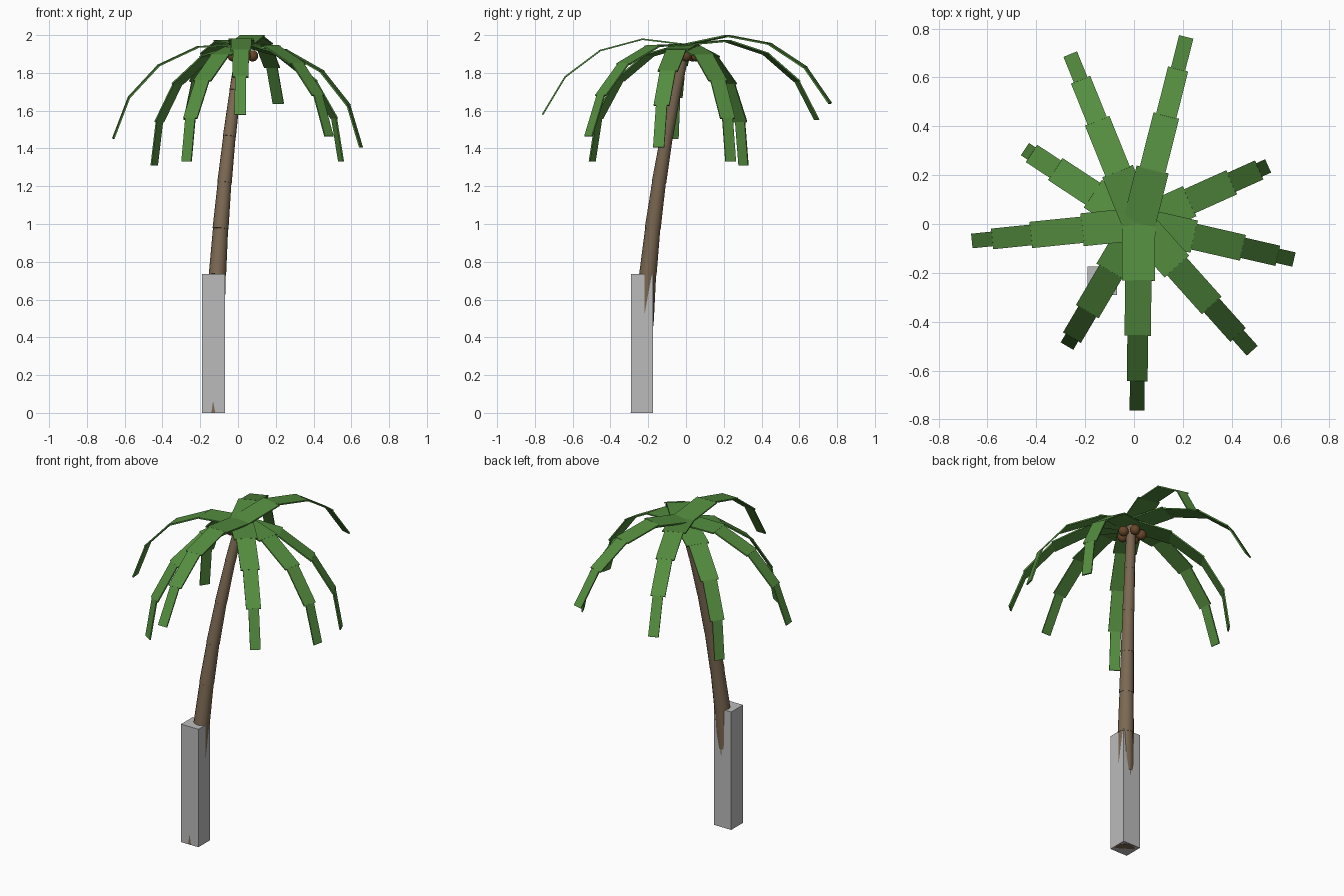
import bpy
import bmesh
import math
from mathutils import Vector, Matrix

cube = bpy.data.objects.get("Cube")
if cube:
    bpy.data.objects.remove(cube, do_unlink=True)


def make_material(name, color):
    mat = bpy.data.materials.new(name)
    mat.use_nodes = True
    mat.diffuse_color = (*color, 1)
    bsdf = mat.node_tree.nodes["Principled BSDF"]
    bsdf.inputs["Base Color"].default_value = (*color, 1)
    bsdf.inputs["Roughness"].default_value = 0.9
    return mat


leaf_green = make_material("leaf green", (0.09, 0.27, 0.05))
bark_brown = make_material("bark brown", (0.20, 0.14, 0.085))
nut_brown = make_material("nut brown", (0.13, 0.06, 0.022))
post_grey = make_material("post grey", (0.5, 0.5, 0.5))


def finish(name, bm, mat, smooth=False):
    mesh = bpy.data.meshes.new(name)
    bm.to_mesh(mesh)
    bm.free()
    mesh.materials.append(mat)
    obj = bpy.data.objects.new(name, mesh)
    bpy.context.collection.objects.link(obj)
    if smooth:
        bpy.ops.object.select_all(action='DESELECT')
        obj.select_set(True)
        bpy.context.view_layer.objects.active = obj
        bpy.ops.object.shade_smooth_by_angle(angle=math.radians(40))
    return obj


def add_box(bm, matrix, size):
    bmesh.ops.create_cube(bm, size=1, matrix=matrix @ Matrix.Diagonal((*size, 1)))


CROWN = Vector((0.02, 0, 1.95))
ROOT = Vector((-0.13, -0.235, 0))

# Square post around the lower trunk
bm = bmesh.new()
add_box(bm, Matrix.Translation((-0.13, -0.232, 0.3675)), (0.12, 0.116, 0.735))
finish("post", bm, post_grey)


# Leaning trunk of stacked tapered segments along a curve
def trunk_point(t):
    p = ROOT.lerp(CROWN, t * t)
    p.z = CROWN.z * t
    return p


SEGMENTS = 8
bm = bmesh.new()
for i in range(SEGMENTS):
    t0, t1 = i / SEGMENTS, (i + 1) / SEGMENTS
    low, high = trunk_point(t0), trunk_point(t1)
    axis = high - low
    turn = axis.to_track_quat('Z', 'Y').to_matrix().to_4x4()
    bmesh.ops.create_cone(
        bm, cap_ends=True, segments=12, depth=axis.length,
        radius1=(0.056 - 0.03 * t0) * 1.03, radius2=(0.056 - 0.03 * t1) * 0.98,
        matrix=Matrix.Translation((low + high) / 2) @ turn)
finish("trunk", bm, bark_brown, smooth=True)

# Ring of nuts under the crown
bm = bmesh.new()
for i in range(5):
    a = math.tau * i / 5
    spot = CROWN + Vector((0.057 * math.cos(a), 0.057 * math.sin(a), -0.06))
    bmesh.ops.create_uvsphere(bm, u_segments=12, v_segments=8, radius=0.03,
                              matrix=Matrix.Translation(spot))
finish("nuts", bm, nut_brown, smooth=True)

# Drooping fronds: each is a chain of flat panels, narrower towards the tip
PANEL = 0.232
WIDTHS = (0.135, 0.108, 0.085, 0.06)
STEP = 22


def make_frond(name, heading, pitch):
    bm = bmesh.new()
    start = CROWN.copy()
    spin = Matrix.Rotation(math.radians(heading), 4, 'Z')
    for i, width in enumerate(WIDTHS):
        tilt = Matrix.Rotation(math.radians(STEP * i - pitch), 4, 'Y')
        turn = spin @ tilt
        along = turn @ Vector((PANEL, 0, 0))
        add_box(bm, Matrix.Translation(start + along / 2) @ turn,
                (PANEL + 0.004, width, 0.008))
        start += along
    finish(name, bm, leaf_green)


# Heading in degrees from +x, and upward pitch of the first panel
FRONDS = {
    "front_frond": (-90.6, 7),
    "back_frond": (75.8, 11.5),
    "back_right_frond": (112, 5),
    "right_frond": (185.8, -3),
    "rear_right_frond": (146.7, -16),
    "front_right_frond": (239.5, -14),
    "left_frond": (-12.9, -7),
    "rear_left_frond": (24.2, -14),
    "front_left_frond": (-48.2, -2),
}
for name, (heading, pitch) in FRONDS.items():
    make_frond(name, heading, pitch)
